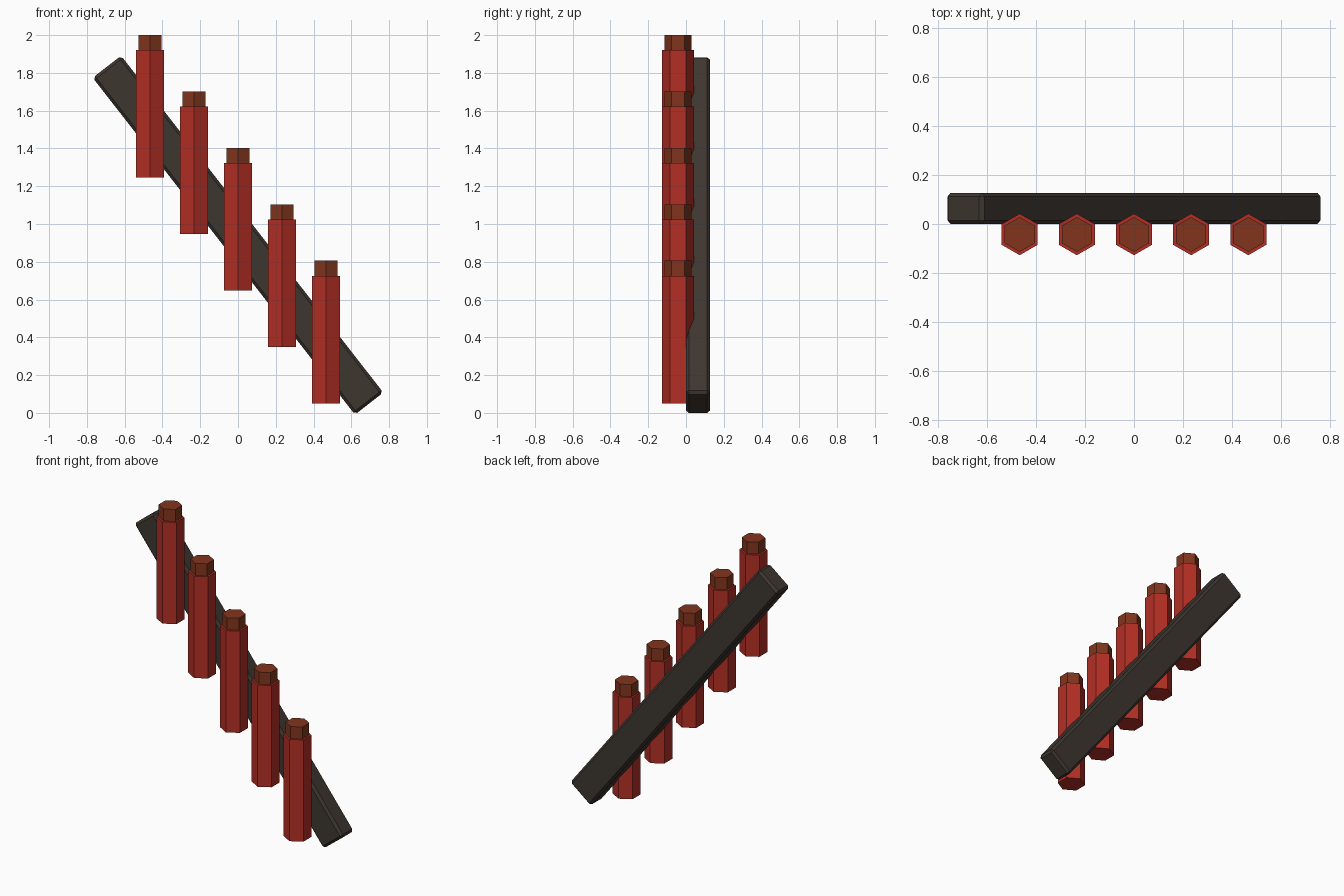
import bpy, math

if "Cube" in bpy.data.objects:
    bpy.data.objects.remove(bpy.data.objects["Cube"])


def material(name, rgb):
    m = bpy.data.materials.new(name)
    m.diffuse_color = (*rgb, 1)
    m.use_nodes = True
    m.node_tree.nodes["Principled BSDF"].inputs["Base Color"].default_value = m.diffuse_color
    return m


RED = material("red", (0.45, 0.028, 0.018))
BROWN = material("brown", (0.22, 0.036, 0.012))
DARK = material("dark", (0.048, 0.037, 0.03))


def hex_prism(name, radius, x, z0, z1, mat):
    # Corners point along y
    bpy.ops.mesh.primitive_cylinder_add(vertices=6, radius=radius, depth=z1 - z0,
                                        location=(x, -0.0425, (z0 + z1) / 2))
    ob = bpy.context.object
    ob.name = name
    ob.data.materials.append(mat)


# Slanted backing beam with chamfered edges
bpy.ops.mesh.primitive_cube_add(size=1, location=(0, 0.0635, 0.941),
                                rotation=(0, math.radians(52.1), 0))
beam = bpy.context.object
beam.name = "beam"
beam.scale = (2.26, 0.127, 0.19)
bpy.ops.object.transform_apply(location=False, rotation=False, scale=True)
beam.data.materials.append(DARK)
bevel = beam.modifiers.new("chamfer", 'BEVEL')
bevel.width = 0.015
bevel.segments = 1

# Five hexagonal sticks stepping down the beam, each with a smaller cap
for i in range(5):
    x = -0.466 + 0.233 * i
    top = 2.0 - 0.2985 * i
    hex_prism(f"stick_{i + 1}", 0.0847, x, top - 0.755, top - 0.08, RED)
    hex_prism(f"stick_cap_{i + 1}", 0.071, x, top - 0.08, top, BROWN)
